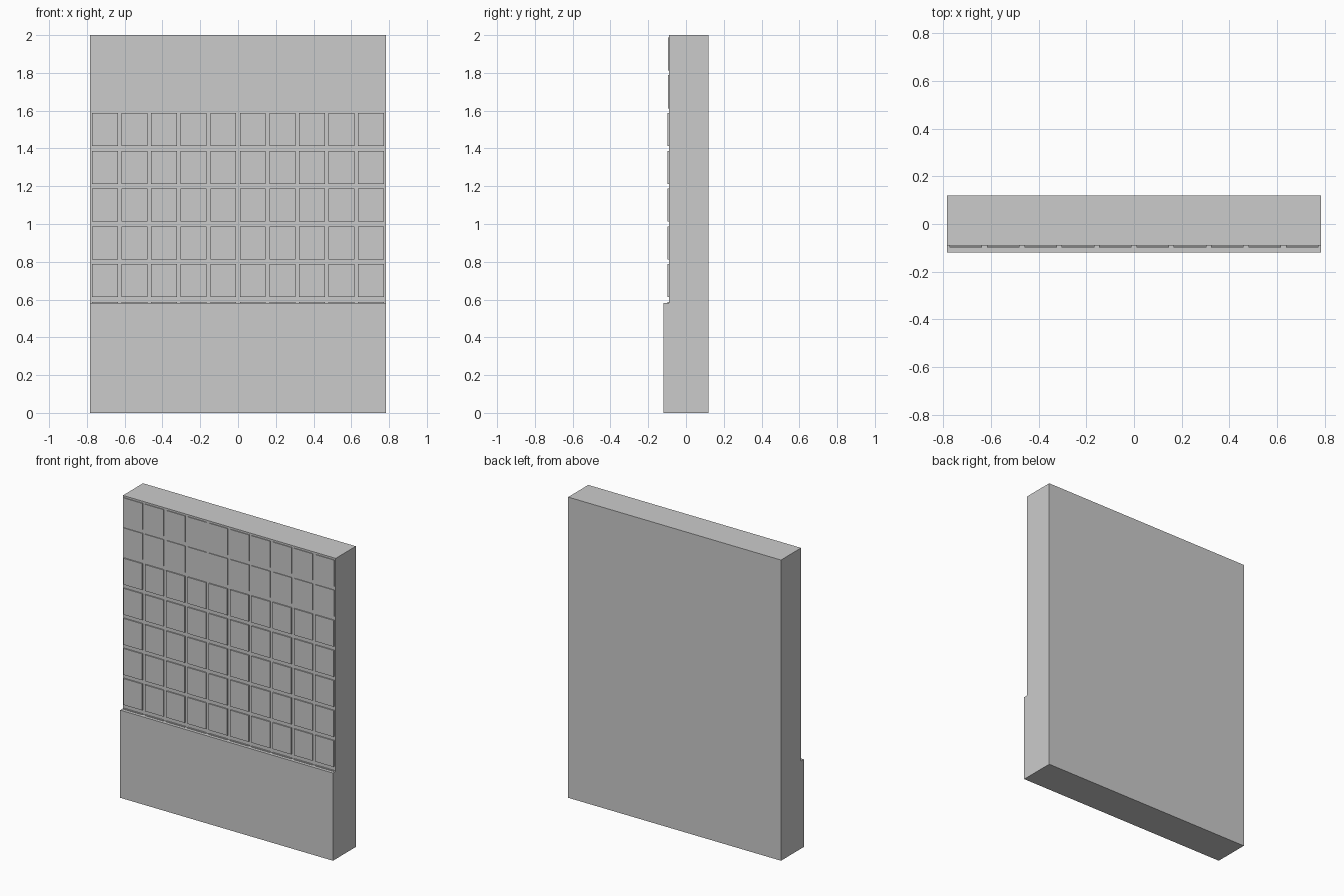
import bpy, bmesh
from mathutils import Matrix, Vector

if "Cube" in bpy.data.objects:
    bpy.data.objects.remove(bpy.data.objects["Cube"])


def add_box(bm, lo, hi):
    lo, hi = Vector(lo), Vector(hi)
    m = Matrix.Translation((lo + hi) / 2) @ Matrix.Diagonal((*(hi - lo), 1))
    bmesh.ops.create_cube(bm, size=1, matrix=m)


def make_object(name, boxes):
    bm = bmesh.new()
    for lo, hi in boxes:
        add_box(bm, lo, hi)
    mesh = bpy.data.meshes.new(name)
    bm.to_mesh(mesh)
    bm.free()
    ob = bpy.data.objects.new(name, mesh)
    bpy.context.collection.objects.link(ob)


HALF_W, FACE_Y, BACK_Y, FRONT_Y = 0.783, -0.091, 0.12, -0.12
COLS, PITCH_X, PITCH_Z = 10, 0.1566, 0.2
TILE_W, TILE_H = 0.137, 0.175


def tile_rows(rows, depth):
    boxes = []
    for r in rows:
        z = (r + 0.5) * PITCH_Z
        for c in range(COLS):
            x = (c - (COLS - 1) / 2) * PITCH_X
            boxes.append(((x - TILE_W / 2, FACE_Y - depth, z - TILE_H / 2),
                          (x + TILE_W / 2, FACE_Y + 0.003, z + TILE_H / 2)))
    return boxes


# main wall slab
make_object("wall_slab", [((-HALF_W, FACE_Y, 0), (HALF_W, BACK_Y, 2))])

# thicker panel along the bottom
make_object("lower_panel", [((-HALF_W, FRONT_Y, 0), (HALF_W, FACE_Y, 0.583))])

# raised tiles; the lowest row peeks out above the panel
make_object("wall_tiles", tile_rows(range(2, 8 - 0), 0.008))

# shallower tiles in the two top rows
make_object("upper_tiles", tile_rows(range(8, 10), 0.005))
